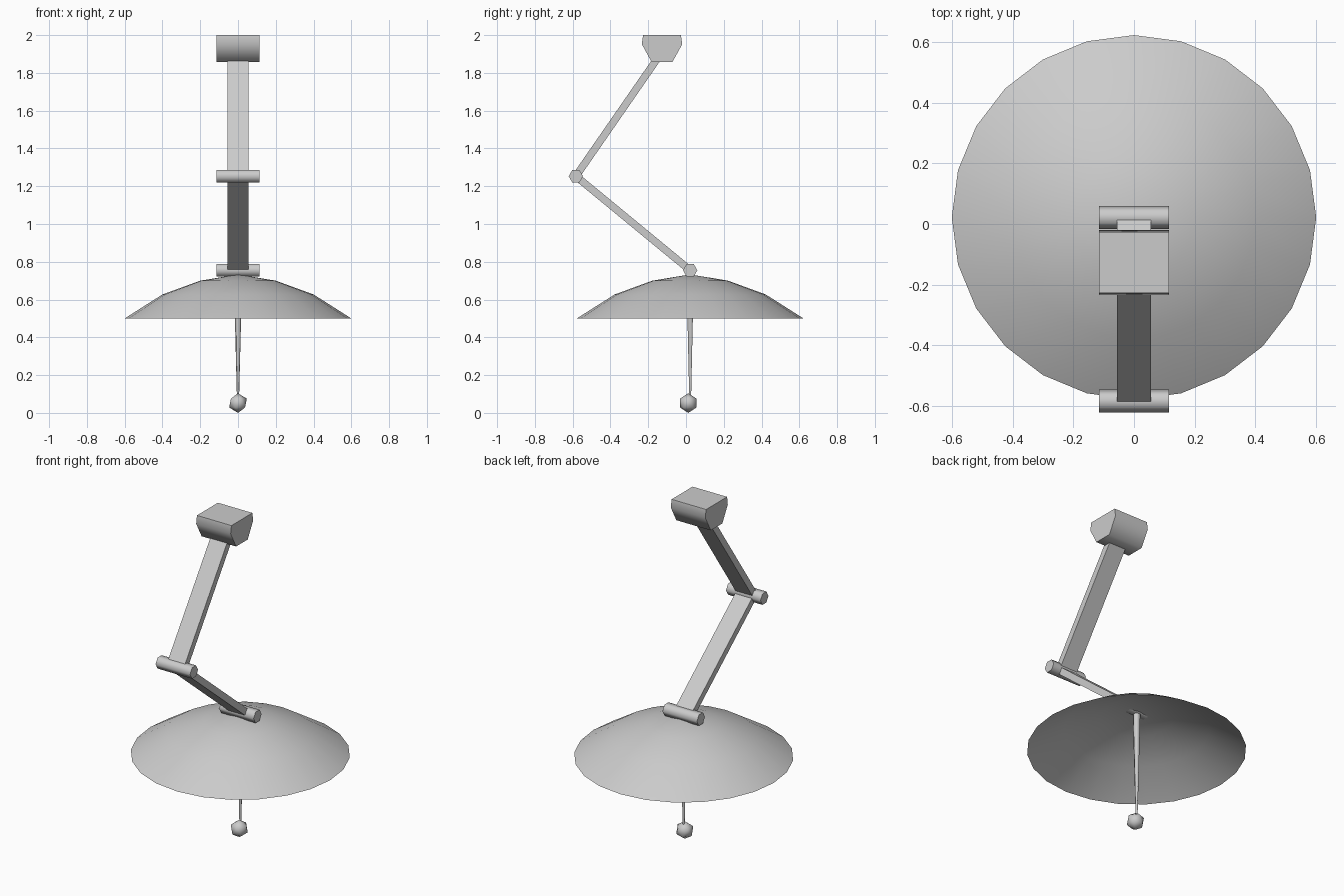
import bpy, bmesh
from math import cos, sin, pi, radians
from mathutils import Vector

if "Cube" in bpy.data.objects:
    bpy.data.objects.remove(bpy.data.objects["Cube"])

CY = 0.022  # centre of dish, rod and bulb in y


def finish(name, bm, angle=None, fix=True):
    if fix:
        bmesh.ops.recalc_face_normals(bm, faces=bm.faces)
    me = bpy.data.meshes.new(name)
    bm.to_mesh(me)
    bm.free()
    ob = bpy.data.objects.new(name, me)
    bpy.context.collection.objects.link(ob)
    if angle:
        bpy.ops.object.select_all(action='DESELECT')
        ob.select_set(True)
        bpy.context.view_layer.objects.active = ob
        bpy.ops.object.shade_smooth_by_angle(angle=radians(angle))
    return ob


def prism(name, profile, half, angle=None):
    """Extrude a (y, z) profile along x, symmetric about x = 0."""
    bm = bmesh.new()
    a, b = [[bm.verts.new((s * half, y, z)) for y, z in profile] for s in (-1, 1)]
    bm.faces.new(a)
    bm.faces.new(b[::-1])
    n = len(profile)
    for i in range(n):
        j = (i + 1) % n
        bm.faces.new((a[i], b[i], b[j], a[j]))
    return finish(name, bm, angle)


def hexagon(y, z, r):
    return [(y + r * cos(i * pi / 3), z + r * sin(i * pi / 3)) for i in range(6)]


def arm(name, start, end, thick=0.039):
    """Flat bar between two (y, z) points."""
    p, q = Vector(start), Vector(end)
    d = (q - p).normalized()
    n = Vector((-d.y, d.x)) * thick / 2
    return prism(name, [p + n, q + n, q - n, p - n], 0.056)


def ring(bm, r, z, sides):
    return [bm.verts.new((r * cos(2 * pi * i / sides), CY + r * sin(2 * pi * i / sides), z))
            for i in range(sides)]


def bridge(bm, a, b):
    for i in range(len(a)):
        j = (i + 1) % len(a)
        bm.faces.new((a[i], a[j], b[j], b[i]))


# hinges and arms
elbow, foot = (-0.583, 1.253), (CY, 0.755)
prism("elbow_hinge", hexagon(*elbow, 0.038), 0.115, 70)
prism("dish_hinge", hexagon(*foot, 0.038), 0.115, 70)
arm("upper_arm", elbow, (-0.135, 1.9))
arm("lower_arm", elbow, foot)

# ceiling mount with flat top
mount = [(-0.1, 2.0), (-0.107, 1.952), (-0.055, 1.857),
         (0.055, 1.857), (0.107, 1.952), (0.1, 2.0)]
prism("ceiling_mount", [(y - 0.127, z) for y, z in mount], 0.115, 70)

# open dish shell
bm = bmesh.new()
rings = [ring(bm, r, z, 24) for r, z in ((0.6, 0.5), (0.4, 0.627), (0.2, 0.7))]
for a, b in zip(rings, rings[1:]):
    bridge(bm, a, b)
apex = bm.verts.new((0, CY, 0.733))
for i in range(24):
    bm.faces.new((rings[-1][i], rings[-1][(i + 1) % 24], apex))
finish("dish", bm, 60, fix=False)

# tapered rod below the dish
bm = bmesh.new()
low, high = ring(bm, 0.006, 0.09, 6), ring(bm, 0.022, 0.72, 6)
bridge(bm, low, high)
bm.faces.new(low[::-1])
bm.faces.new(high)
finish("rod", bm, 70)

# small faceted ball at the tip
bm = bmesh.new()
bmesh.ops.create_icosphere(bm, subdivisions=1, radius=0.052)
bmesh.ops.translate(bm, verts=bm.verts, vec=(0, CY - 0.01, 0.052))
finish("tip_ball", bm, 60)
